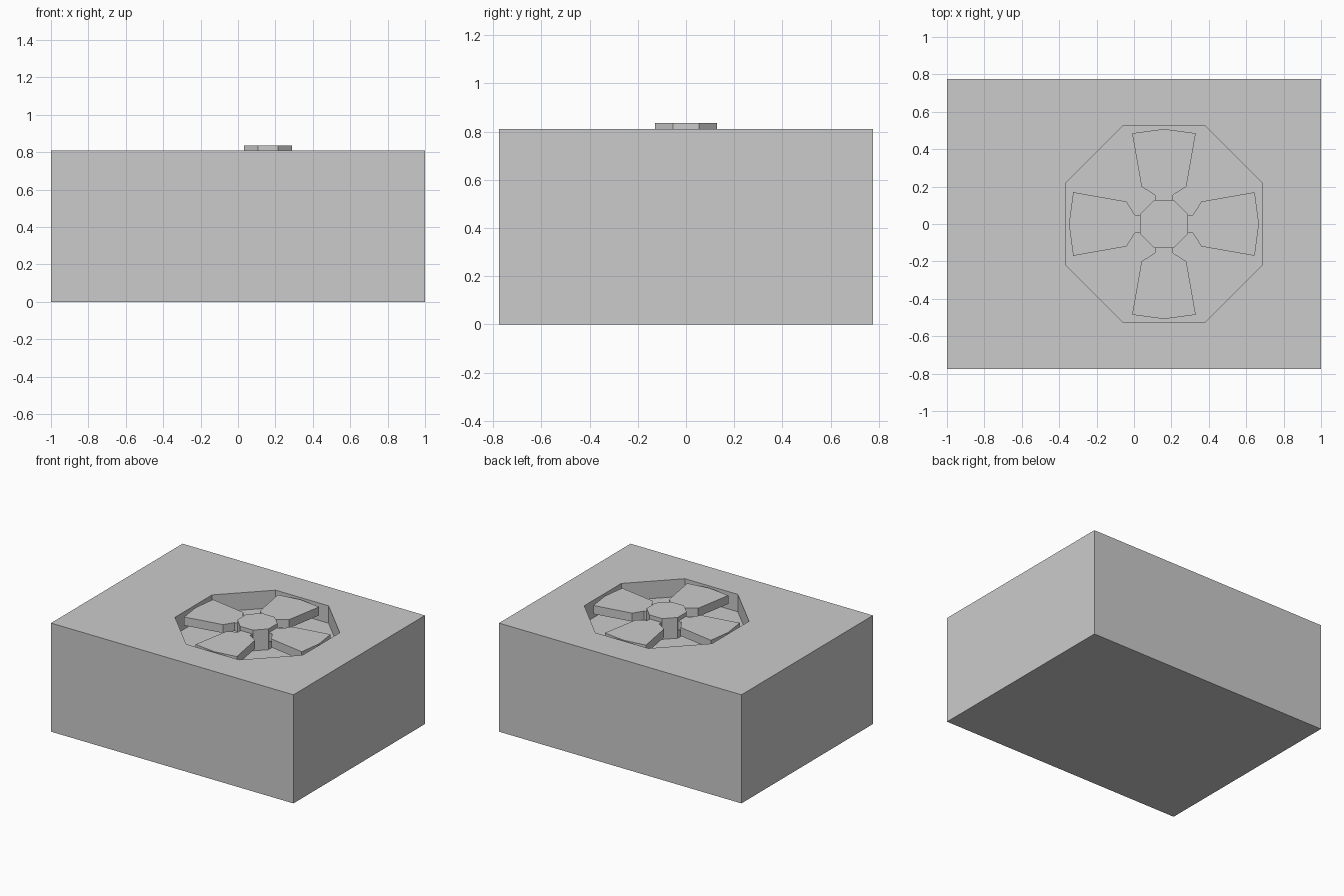
import bpy, bmesh
from math import sin, cos, pi

if "Cube" in bpy.data.objects:
    bpy.data.objects.remove(bpy.data.objects["Cube"])

CX = 0.16                      # fan centre along x
TOP, FLOOR = 0.81, 0.68        # box top and recess floor


def prism(name, points, z0, z1):
    """Extrude a flat outline between two heights."""
    bm = bmesh.new()
    face = bm.faces.new([bm.verts.new((x, y, z0)) for x, y in points])
    out = bmesh.ops.extrude_face_region(bm, geom=[face])
    verts = [v for v in out["geom"] if isinstance(v, bmesh.types.BMVert)]
    bmesh.ops.translate(bm, verts=verts, vec=(0, 0, z1 - z0))
    bmesh.ops.recalc_face_normals(bm, faces=bm.faces)
    mesh = bpy.data.meshes.new(name)
    bm.to_mesh(mesh)
    bm.free()
    obj = bpy.data.objects.new(name, mesh)
    bpy.context.collection.objects.link(obj)
    return obj


def octagon(apothem):
    r = apothem / cos(pi / 8)
    return [(CX + r * cos(pi / 8 + i * pi / 4), r * sin(pi / 8 + i * pi / 4))
            for i in range(8)]


# Casing with an octagonal recess
casing = prism("casing", [(-1, -0.775), (1, -0.775), (1, 0.775), (-1, 0.775)], 0, TOP)
cutter = prism("recess_cutter", octagon(0.527), FLOOR, TOP + 0.2)
cutter.hide_render = True
cut = casing.modifiers.new("recess", "BOOLEAN")
cut.operation = "DIFFERENCE"
cut.solver = "EXACT"
cut.object = cutter
bpy.context.view_layer.objects.active = casing
bpy.ops.object.modifier_apply(modifier=cut.name)
bpy.data.objects.remove(cutter)

# Hub standing on the recess floor
prism("fan_hub", octagon(0.128), FLOOR, 0.835)

# Four flat blades, each with a narrow neck at the hub
half = [(0.12, 0.048), (0.155, 0.048), (0.20, 0.12), (0.485, 0.17)]
outline = [(x, -y) for x, y in half] + [(0.508, 0)] + half[::-1]
for i in range(4):
    c, s = cos(i * pi / 2), sin(i * pi / 2)
    pts = [(CX + x * c - y * s, x * s + y * c) for x, y in outline]
    prism(f"fan_blade_{i + 1}", pts, 0.742, 0.805)
